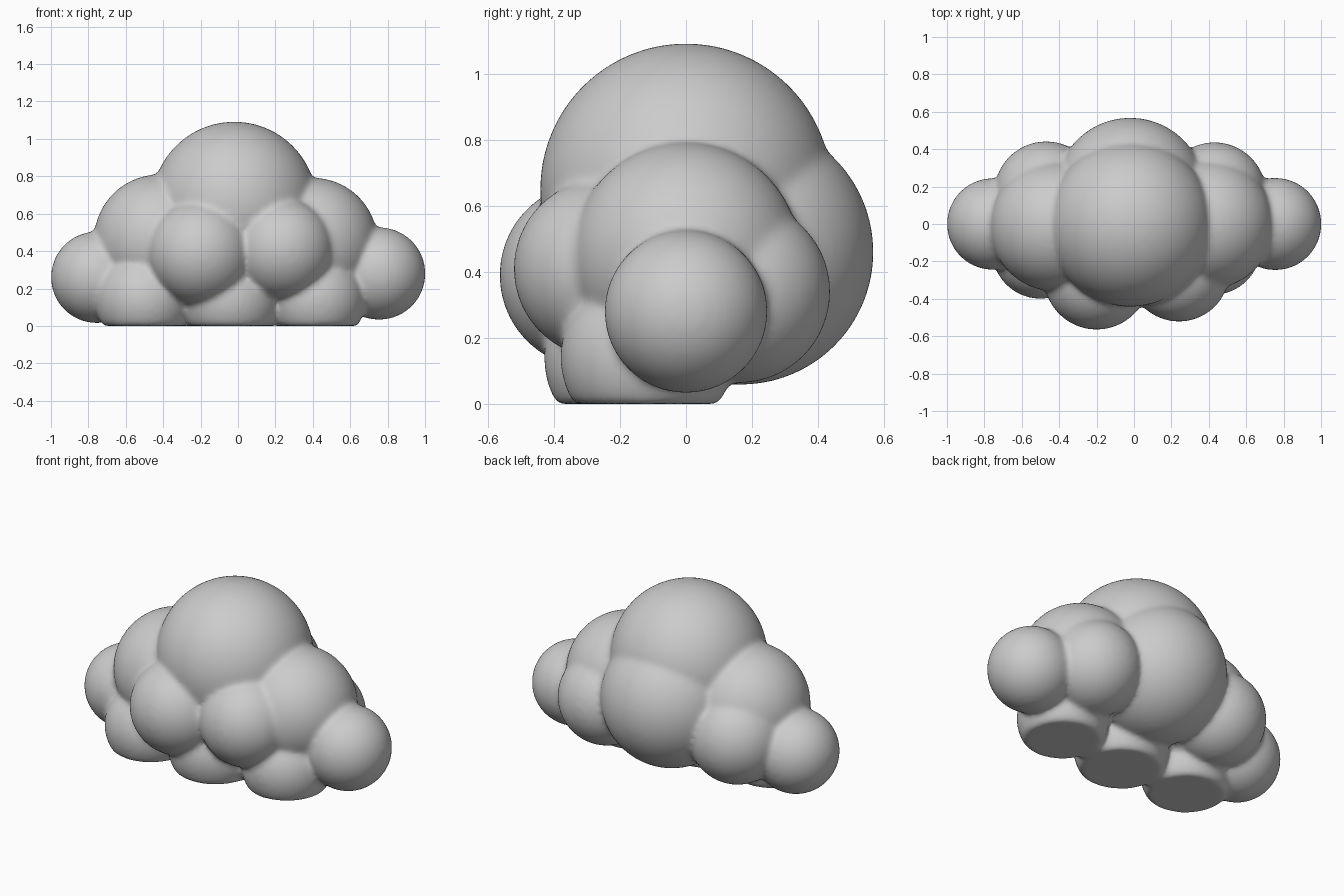
import bpy, bmesh
from mathutils import Matrix

if "Cube" in bpy.data.objects:
    bpy.data.objects.remove(bpy.data.objects["Cube"])

# Cloud puffs: x, y, z, radius
puffs = [
    (-0.02, 0.00, 0.65, 0.442),    # crown
    (-0.02, 0.166, 0.46, 0.402),   # large back puff
    (-0.42, -0.01, 0.46, 0.35),    # left shoulder
    (0.40, 0.00, 0.445, 0.347),    # right shoulder
    (-0.755, 0.00, 0.26, 0.245),   # left end
    (0.755, 0.00, 0.28, 0.247),    # right end
    (-0.47, 0.165, 0.34, 0.277),   # back left
    (0.43, 0.16, 0.34, 0.277),     # back right
    (-0.20, -0.282, 0.39, 0.283),  # front left
    (0.24, -0.25, 0.41, 0.272),    # front right
    (-0.50, -0.14, 0.14, 0.26),    # base puffs, flattened at the ground
    (-0.04, -0.16, 0.14, 0.27),
    (0.42, -0.12, 0.14, 0.26),
]

bm = bmesh.new()
for x, y, z, r in puffs:
    bmesh.ops.create_icosphere(bm, subdivisions=5, radius=r,
                               matrix=Matrix.Translation((x, y, z)))
for v in bm.verts:
    v.co.z = max(v.co.z, 0.0)
mesh = bpy.data.meshes.new("cloud")
bm.to_mesh(mesh)
bm.free()
cloud = bpy.data.objects.new("cloud", mesh)
bpy.context.collection.objects.link(cloud)

# Fuse the puffs and soften the creases between them
fuse = cloud.modifiers.new("fuse", 'REMESH')
fuse.mode = 'VOXEL'
fuse.voxel_size = 0.014
fuse.use_smooth_shade = True
soften = cloud.modifiers.new("soften", 'SMOOTH')
soften.factor = 0.5
soften.iterations = 14
